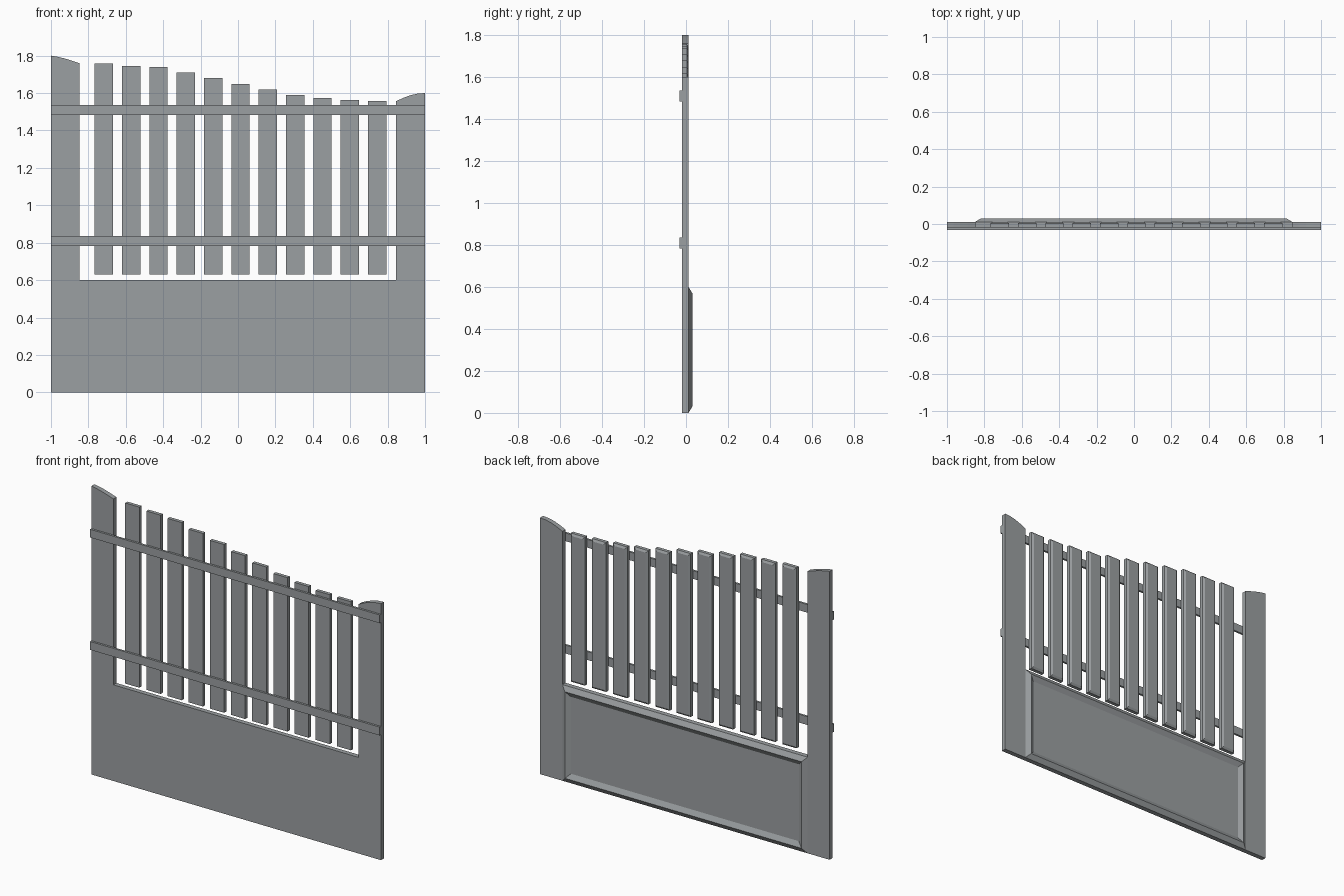
import bpy, bmesh

if "Cube" in bpy.data.objects:
    bpy.data.objects.remove(bpy.data.objects["Cube"])

Y_FRONT, Y_BACK = -0.018, 0.012

grey = bpy.data.materials.new("steel grey")
grey.diffuse_color = (0.33, 0.35, 0.36, 1)
grey.use_nodes = True
grey.node_tree.nodes["Principled BSDF"].inputs["Base Color"].default_value = grey.diffuse_color


def finish(name, bm):
    bmesh.ops.recalc_face_normals(bm, faces=bm.faces)
    me = bpy.data.meshes.new(name)
    bm.to_mesh(me)
    bm.free()
    me.materials.append(grey)
    ob = bpy.data.objects.new(name, me)
    bpy.context.collection.objects.link(ob)
    return ob


def rings(name, loops, cap_first=True):
    """Bridge a row of matching point loops, capping the ends."""
    bm = bmesh.new()
    vs = [[bm.verts.new(p) for p in loop] for loop in loops]
    for a, b in zip(vs, vs[1:]):
        n = len(a)
        for i in range(n):
            bm.faces.new((a[i], a[(i + 1) % n], b[(i + 1) % n], b[i]))
    if cap_first:
        bm.faces.new(vs[0])
    bm.faces.new(vs[-1])
    return finish(name, bm)


def rect(x0, x1, z0, z1, y, inset=0.0):
    d = inset
    return [(x0 + d, y, z0 + d), (x1 - d, y, z0 + d),
            (x1 - d, y, z1 - d), (x0 + d, y, z1 - d)]


# U-shaped frame: solid lower board with two curved-top posts
outline = [(-1, 0), (1, 0), (1, 1.6), (0.96, 1.597), (0.92, 1.588), (0.88, 1.573),
           (0.845, 1.556), (0.845, 0.6), (-0.848, 0.6), (-0.848, 1.76),
           (-0.89, 1.774), (-0.93, 1.786), (-0.965, 1.794), (-1, 1.8)]
rings("gate_frame", [[(x, y, z) for x, z in outline] for y in (Y_FRONT, Y_BACK)])

# Moulded border on the back of the lower board: ridge with a sunken field
P = (-0.848, 0.845, 0.0, 0.6)
rings("back_moulding", [rect(*P, Y_BACK), rect(*P, 0.030, 0.03),
                        rect(*P, Y_BACK + 0.001, 0.06)], cap_first=False)

# Vertical slats, chamfered on the back, tops following a falling curve
tops = [1.757, 1.746, 1.739, 1.71, 1.68, 1.649, 1.618, 1.59, 1.574, 1.562, 1.557]
for i, top in enumerate(tops):
    x = -0.717 + 0.1461 * i
    R = (x - 0.049, x + 0.049, 0.63, top)
    rings(f"slat_{i + 1}", [rect(*R, Y_FRONT), rect(*R, 0.004),
                            rect(*R, Y_BACK, 0.013)])

# Horizontal rails across the front
for name, z0, z1 in (("lower_rail", 0.783, 0.835), ("upper_rail", 1.484, 1.535)):
    R = (-1, 1, z0, z1)
    rings(name, [rect(*R, -0.031), rect(*R, Y_FRONT)])
